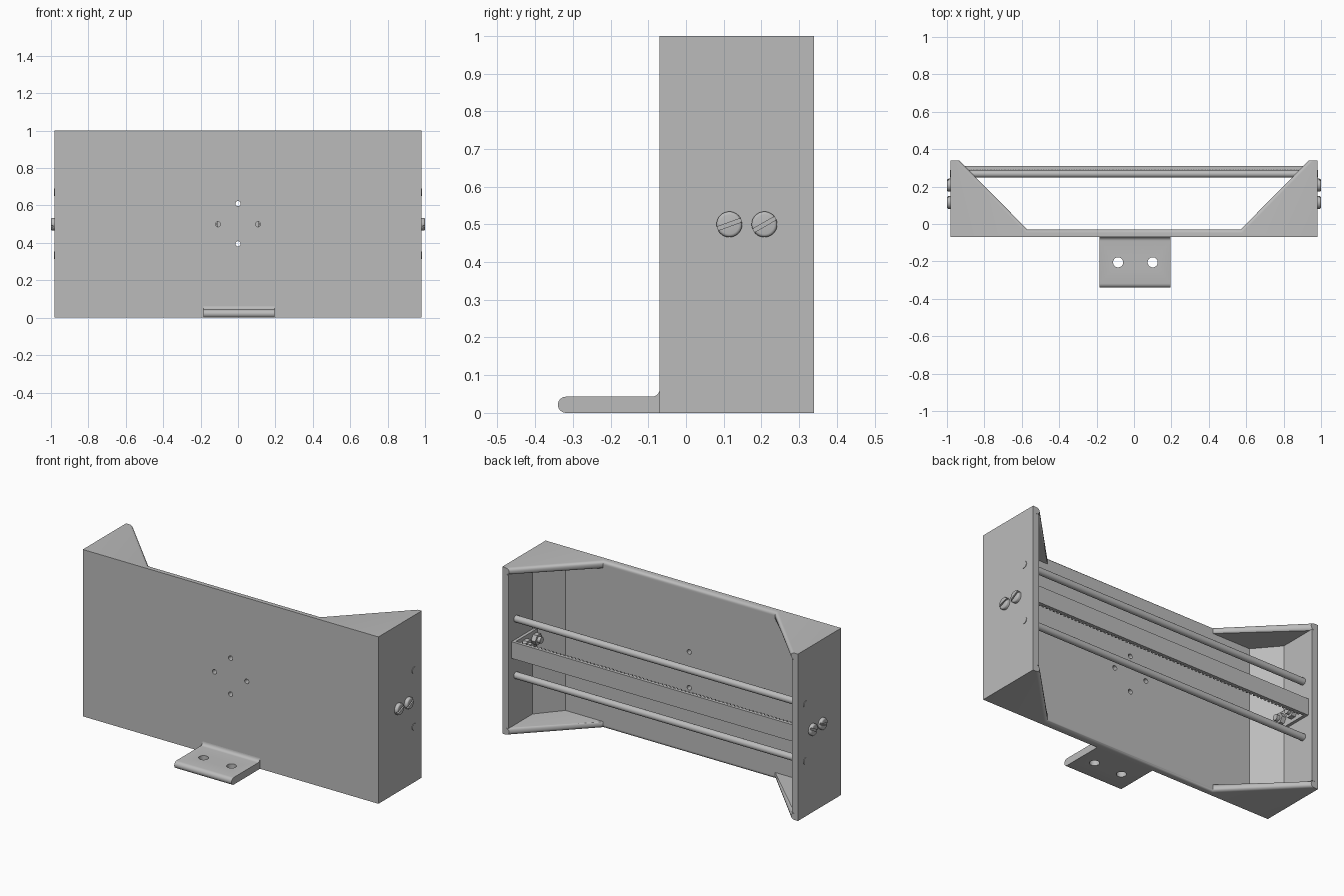
import bpy, bmesh, math
from mathutils import Matrix, Vector

cube = bpy.data.objects.get("Cube")
if cube:
    bpy.data.objects.remove(cube, do_unlink=True)

grey = bpy.data.materials.new("plain_grey")
grey.use_nodes = True
grey.diffuse_color = (0.5, 0.5, 0.5, 1)
grey.node_tree.nodes["Principled BSDF"].inputs["Base Color"].default_value = (0.5, 0.5, 0.5, 1)


def finish(name, bm):
    bmesh.ops.recalc_face_normals(bm, faces=bm.faces)
    mesh = bpy.data.meshes.new(name)
    bm.to_mesh(mesh)
    bm.free()
    mesh.materials.append(grey)
    ob = bpy.data.objects.new(name, mesh)
    bpy.context.collection.objects.link(ob)
    return ob


def smooth(ob):
    bpy.ops.object.select_all(action='DESELECT')
    ob.select_set(True)
    bpy.context.view_layer.objects.active = ob
    bpy.ops.object.shade_smooth_by_angle(angle=math.radians(35))


def prism(points, start, vec):
    """Extrude a closed outline; start maps 2D points to 3D."""
    bm = bmesh.new()
    face = bm.faces.new([bm.verts.new(start(*p)) for p in points])
    out = bmesh.ops.extrude_face_region(bm, geom=[face])
    verts = [g for g in out["geom"] if isinstance(g, bmesh.types.BMVert)]
    bmesh.ops.translate(bm, verts=verts, vec=vec)
    return bm


def add_box(bm, lo, hi):
    lo, hi = Vector(lo), Vector(hi)
    mat = Matrix.Translation((lo + hi) / 2) @ Matrix.Diagonal((*(hi - lo), 1))
    bmesh.ops.create_cube(bm, size=1, matrix=mat)


def add_cyl(bm, centre, axis, radius, length, sides=32):
    rot = Vector((0, 0, 1)).rotation_difference(Vector(axis)).to_matrix().to_4x4()
    return bmesh.ops.create_cone(bm, cap_ends=True, segments=sides, radius1=radius, radius2=radius,
                                 depth=length, matrix=Matrix.Translation(centre) @ rot)["verts"]


def cut(ob, cutter_bm):
    """Subtract a temporary cutter and bake the result."""
    cutter = finish("cutter", cutter_bm)
    cutter.hide_render = True
    mod = ob.modifiers.new("cut", 'BOOLEAN')
    mod.operation, mod.solver, mod.object = 'DIFFERENCE', 'EXACT', cutter
    bpy.ops.object.select_all(action='DESELECT')
    bpy.context.view_layer.objects.active = ob
    ob.select_set(True)
    bpy.ops.object.modifier_apply(modifier=mod.name)
    bpy.data.objects.remove(cutter, do_unlink=True)


def mirrored(half):
    return half + [(-x, y) for x, y in reversed(half)]


# Housing: front plate and side walls with chamfered inner corners
W, FRONT, BACK, T = 0.98, -0.07, 0.34, 0.04
outline = mirrored([(W, FRONT), (W, BACK), (W - T, BACK), (W - T, 0.11), (0.82, FRONT + T)])
housing = finish("housing", prism(outline, lambda x, y: (x, y, T), (0, 0, 1 - 2 * T)))
holes = bmesh.new()
for x, z in ((-0.107, 0.5), (0.107, 0.5), (0, 0.61), (0, 0.395)):
    add_cyl(holes, (x, FRONT, z), (0, 1, 0), 0.014, 0.2, 20)
cut(housing, holes)
smooth(housing)

# Corner gussets at top and bottom, with rounded inner edges
gusset = mirrored([(W, FRONT), (W, BACK), (W - T - 0.005, BACK), (0.57, FRONT + T)])
for name, z, up in (("bottom_gussets", 0, 1), ("top_gussets", 1, -1)):
    bm = prism(gusset, lambda x, y: (x, y, z), (0, 0, up * T))
    rounded = []
    for e in bm.edges:
        a, b = (v.co for v in e.verts)
        flat = abs(a.z - b.z) < 0.001
        slope = flat and abs(a.x - b.x) > 0.1 and abs(a.y - b.y) > 0.1
        rim = flat and abs(a.z - z) < 0.001 and max(abs(a.y - FRONT - T), abs(b.y - FRONT - T)) < 0.001
        if slope or rim:
            rounded.append(e)
    bmesh.ops.bevel(bm, geom=rounded, offset=0.018, segments=5, profile=0.5, affect='EDGES')
    smooth(finish(name, bm))

# Mounting tab: rounded lip in front, fillet against the plate
R = 0.0215
profile = [(FRONT + 0.01, 0)]
for i in range(9):
    a = -math.pi / 2 - math.pi * i / 8
    profile.append((-0.34 + R + R * math.cos(a), R + R * math.sin(a)))
for i in range(7):
    a = -math.pi / 2 + math.pi / 2 * i / 6
    profile.append((FRONT - 0.02 + 0.02 * math.cos(a), 2 * R + 0.02 + 0.02 * math.sin(a)))
profile.append((FRONT + 0.01, 2 * R + 0.02))
tab = finish("mounting_tab", prism(profile, lambda y, z: (-0.185, y, z), (0.38, 0, 0)))
holes = bmesh.new()
for x in (-0.085, 0.1):
    add_cyl(holes, (x, -0.205, 0), (0, 0, 1), 0.027, 0.3)
cut(tab, holes)
smooth(tab)

# Guide rods
for name, z in (("lower_rod", 0.333), ("upper_rod", 0.672)):
    bm = bmesh.new()
    add_cyl(bm, (0, 0.268, z), (1, 0, 0), 0.02, 1.966)
    smooth(finish(name, bm))

# Toothed strip with bent ends bolted to the walls
bm = bmesh.new()
LOW, HIGH, IN = 0.45, 0.55, W - T
add_box(bm, (-IN, 0.292, LOW), (IN, 0.31, HIGH))
for s in (-1, 1):
    add_box(bm, (min(s * IN, s * (IN - 0.018)), 0.06, LOW), (max(s * IN, s * (IN - 0.018)), 0.292, HIGH))
TEETH = 72
for i in range(TEETH):
    x = (i / (TEETH - 1) - 0.5) * 1.78
    add_box(bm, (x - 0.006, 0.28, LOW), (x + 0.006, 0.292, HIGH))
finish("toothed_strip", bm)

# Slotted screws outside, nuts and shank ends inside
for side, s in (("right", -1), ("left", 1)):
    for place, y, tilt in (("front", 0.115, 20), ("back", 0.208, 30)):
        bm = bmesh.new()
        add_cyl(bm, (s * 0.985, y, 0.5), (s, 0, 0), 0.034, 0.03)
        edges = [e for e in bm.edges if all(abs(v.co.x) > 0.99 for v in e.verts)]
        bmesh.ops.bevel(bm, geom=edges, offset=0.008, segments=3, profile=0.5, affect='EDGES')
        head = finish(f"{side}_{place}_screw", bm)
        slot = bmesh.new()
        add_box(slot, (-0.01, -0.05, -0.005), (0.01, 0.05, 0.005))
        slot.transform(Matrix.Translation((s, y, 0.5)) @ Matrix.Rotation(math.radians(tilt), 4, 'X'))
        cut(head, slot)
        smooth(head)
        bm = bmesh.new()
        add_cyl(bm, (s * 0.91, y, 0.5), (s, 0, 0), 0.034, 0.03, 6)
        add_cyl(bm, (s * 0.9, y, 0.5), (s, 0, 0), 0.018, 0.05, 20)
        smooth(finish(f"{side}_{place}_nut", bm))
